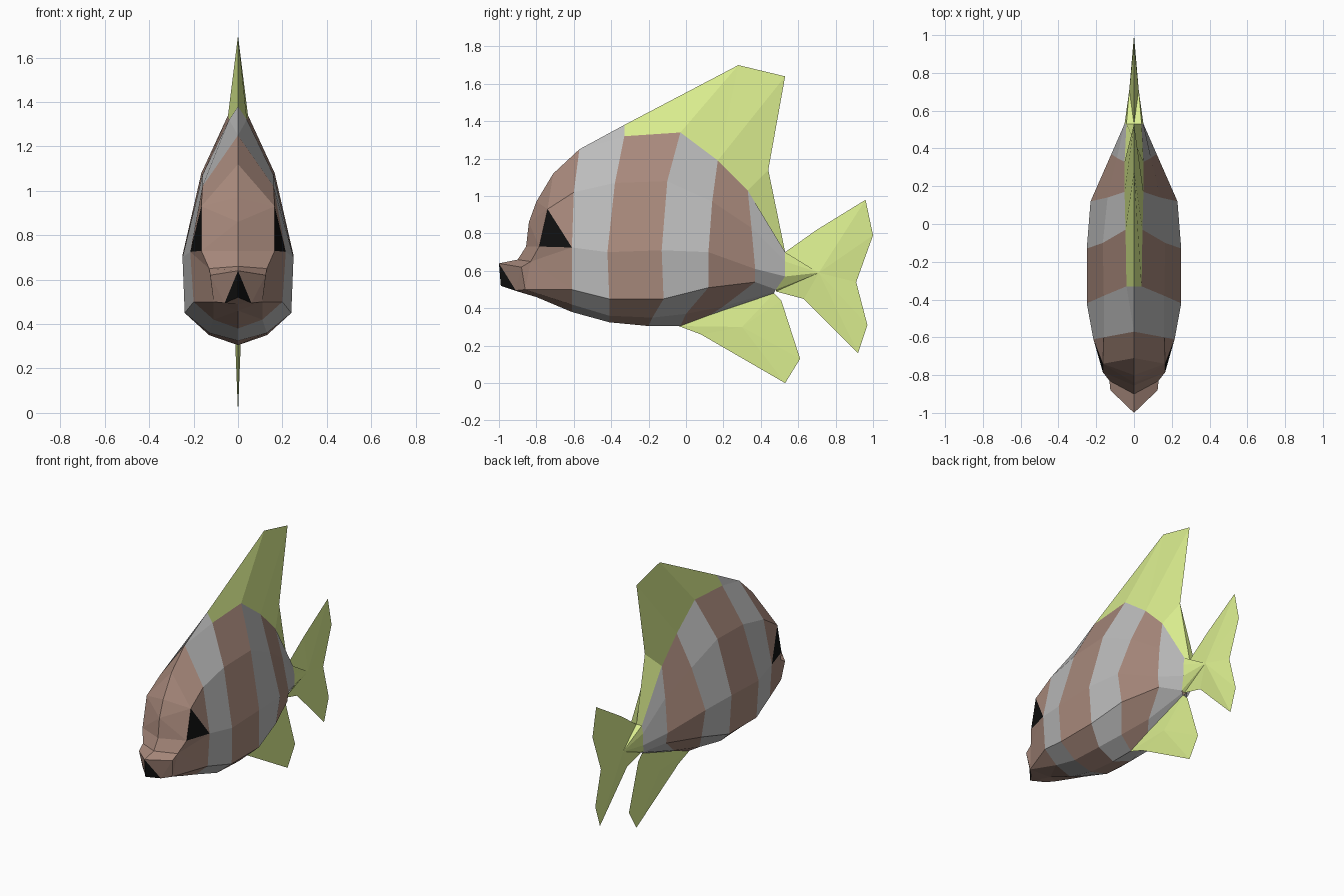
import bpy, bmesh
from mathutils import Vector

if "Cube" in bpy.data.objects:
    bpy.data.objects.remove(bpy.data.objects["Cube"])


def material(name, rgb):
    m = bpy.data.materials.new(name)
    m.diffuse_color = (*rgb, 1)
    m.use_nodes = True
    m.node_tree.nodes["Principled BSDF"].inputs["Base Color"].default_value = m.diffuse_color
    return m


BROWN = material("brown", (0.39, 0.25, 0.20))
GREY = material("grey", (0.50, 0.50, 0.50))
LIME = material("lime", (0.72, 0.87, 0.28))
BLACK = material("black", (0.005, 0.005, 0.005))


def build(name, faces, mat):
    """Make a flat-faced object from right-half faces plus their mirror image."""
    bm = bmesh.new()
    for pts in faces:
        pts = [Vector(p) for p in pts]
        f = bm.faces.new([bm.verts.new(p) for p in pts])
        f.normal_update()
        if f.normal.x < 0:
            f.normal_flip()
        order = [v.co.copy() for v in f.verts]
        bm.faces.new([bm.verts.new((-p.x, p.y, p.z)) for p in reversed(order)])
    bmesh.ops.remove_doubles(bm, verts=bm.verts, dist=0.0005)
    me = bpy.data.meshes.new(name)
    bm.to_mesh(me)
    bm.free()
    me.materials.append(mat)
    ob = bpy.data.objects.new(name, me)
    bpy.context.collection.objects.link(ob)
    return ob


def band(a, b):
    return [(a[i], a[i + 1], b[i + 1], b[i]) for i in range(len(a) - 1)]


def fan(centre, loop):
    return [(centre, loop[i], loop[(i + 1) % len(loop)]) for i in range(len(loop))]


def flat(*yz):
    return [(0, y, z) for y, z in yz]


# Body half-rings along the stripe edges, back to belly
r1 = [(0, -.57, 1.25), (.16, -.60, 1.02), (.215, -.61, .725), (.20, -.61, .50), (.11, -.61, .42), (0, -.61, .38)]
r2 = [(.04, -.33, 1.32), (.16, -.38, 1.07), (.25, -.42, .70), (.24, -.41, .45), (.13, -.41, .36), (0, -.41, .325)]
r3 = [(.045, -.03, 1.34), (.165, -.10, 1.08), (.25, -.13, .71), (.24, -.12, .45), (.13, -.18, .35), (0, -.20, .305)]
r4 = [(.05, .17, 1.19), (.14, .14, .97), (.23, .12, .70), (.20, .12, .51), (.10, .0, .37), (0, -.03, .305)]
r5 = [(.05, .33, 1.03), (.09, .35, .83), (.12, .37, .61), (.11, .37, .54), (.05, .20, .41), (0, .13, .365)]
r6 = [(.04, .53, .70), (.05, .53, .65), (.05, .53, .57), (.02, .48, .50), (.01, .475, .49), (0, .47, .48)]

# Dorsal fin ridge
c0, c1, c2, c3, c4 = flat((-.33, 1.38), (.28, 1.70), (.53, 1.64), (.44, 1.14), (.53, .70))

build("grey_stripes", band(r1, r2) + [(r1[0], r2[0], c0)] + band(r3, r4) + band(r5, r6), GREY)
build("brown_stripes", band(r2, r3) + band(r4, r5), BROWN)
build("dorsal_fin", [(r2[0], r3[0], c1, c0), (r3[0], r4[0], c1), (r4[0], c2, c1),
                     (r4[0], r5[0], c3, c2), (r5[0], r6[0], c4, c3)], LIME)

# Head: brow profile, eye corners, snout and jaw
f0, f1, f2, f3, n, tip = flat((-.71, 1.12), (-.80, .97), (-.84, .86), (-.855, .73), (-.90, .66), (-1, .64))
chin, jaw, throat = flat((-.99, .52), (-.90, .49), (-.80, .46))
eye_top, eye_low = (.165, -.74, .93), (.165, -.785, .73)
u, v, w, k = (.13, -.83, .65), (.125, -.88, .62), (.11, -.86, .50), (.06, -.91, .495)
p0, p1, p2, p3, p4, p5 = r1
build("head", [
    (p0, p1, eye_top, f0), (f0, eye_top, f1), (f1, eye_top, f2), (f2, eye_top, eye_low),
    (f2, eye_low, f3), (p1, p2, eye_top),
    (f3, eye_low, u, n), (eye_low, p2, u), (u, p2, p3), (u, p3, w), (u, w, v),
    (n, u, v, tip), (v, w, k), (v, k, tip),
    (k, jaw, chin), (k, w, throat, jaw), (w, p3, p4), (w, p4, throat), (throat, p4, p5)], BROWN)
build("eyes", [(eye_top, eye_low, p2)], BLACK)
build("mouth", [(tip, k, chin)], BLACK)

# Tail fin, thickened around a central ridge
build("tail_fin", fan((.025, .71, .59), flat(
    (.53, .70), (.70, .82), (.96, .98), (1, .79), (.91, .54), (.97, .31), (.92, .16), (.63, .45), (.48, .49))
    + [r6[3], r6[2], r6[1], r6[0]]), LIME)

# Belly fin
build("belly_fin", fan((.012, .30, .30), flat(
    (-.04, .305), (.08, .26), (.53, 0), (.61, .13), (.51, .44), (.47, .48), (.13, .37))), LIME)
